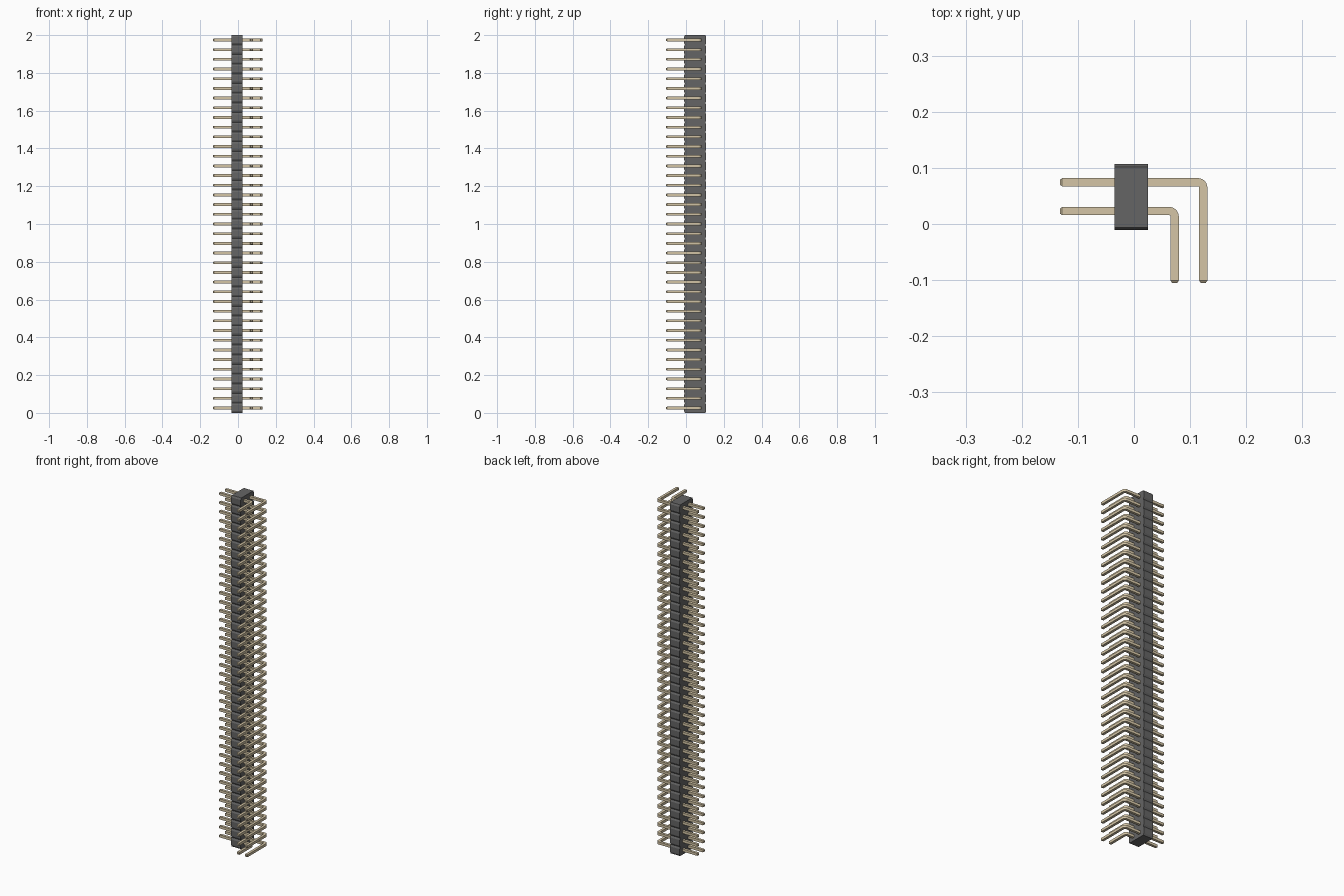
import bpy, bmesh, math
from mathutils import Vector

if "Cube" in bpy.data.objects:
    bpy.data.objects.remove(bpy.data.objects["Cube"])

COUNT = 39
PITCH = 2.0 / COUNT
HALF = 0.0073          # half width of a square pin


def material(name, rgb):
    m = bpy.data.materials.new(name)
    m.diffuse_color = (*rgb, 1)
    m.use_nodes = True
    m.node_tree.nodes["Principled BSDF"].inputs["Base Color"].default_value = m.diffuse_color
    return m


def make_object(name, bm, mat):
    bmesh.ops.recalc_face_normals(bm, faces=bm.faces)
    me = bpy.data.meshes.new(name)
    bm.to_mesh(me)
    bm.free()
    ob = bpy.data.objects.new(name, me)
    bpy.context.collection.objects.link(ob)
    me.materials.append(mat)
    return ob


plastic = material("dark_plastic", (0.13, 0.13, 0.13))
metal = material("pale_gold", (0.66, 0.56, 0.38))


# Housing: scalloped outline in y-z, pushed along x
def housing(x0, x1, y0, y1, cut_y, cut_z):
    right, left = [], []
    for i in range(COUNT):
        a, b = i * PITCH, (i + 1) * PITCH
        for z, d in ((a, cut_y), (a + cut_z, 0), (b - cut_z, 0), (b, cut_y)):
            if i and z == a:
                continue
            right.append((y1 - d, z))
            left.append((y0 + d, z))
    bm = bmesh.new()
    face = bm.faces.new([bm.verts.new((x0, y, z)) for y, z in right + left[::-1]])
    ext = bmesh.ops.extrude_face_region(bm, geom=[face])
    moved = [v for v in ext["geom"] if isinstance(v, bmesh.types.BMVert)]
    bmesh.ops.translate(bm, verts=moved, vec=(x1 - x0, 0, 0))
    return make_object("housing", bm, plastic)


housing(-0.035, 0.025, -0.011, 0.107, 0.005, 0.010)


# Bent pin: square section swept along an L path with tapered tips
def pin_row(name, y, x, x_tip=-0.132, y_tip=-0.105, radius=0.0095, tip=0.004):
    rings = [(x_tip, y, 0, 0.6), (x_tip + tip, y, 0, 1)]
    for k in range(7):
        t = math.radians(15 * k)
        rings.append((x - radius + radius * math.sin(t),
                      y - radius + radius * math.cos(t), t, 1))
    rings += [(x, y_tip + tip, math.pi / 2, 1), (x, y_tip, math.pi / 2, 0.6)]
    bm = bmesh.new()
    loops = []
    for px, py, t, s in rings:
        side = Vector((math.sin(t), math.cos(t), 0))
        up = Vector((0, 0, 1))
        centre = Vector((px, py, PITCH / 2))
        loops.append([bm.verts.new(centre + (side * u + up * v) * HALF * s)
                      for u, v in ((-1, -1), (1, -1), (1, 1), (-1, 1))])
    for a, b in zip(loops, loops[1:]):
        for i in range(4):
            j = (i + 1) % 4
            bm.faces.new((a[i], a[j], b[j], b[i]))
    bm.faces.new(loops[0])
    bm.faces.new(loops[-1])
    ob = make_object(name, bm, metal)
    bpy.ops.object.select_all(action='DESELECT')
    ob.select_set(True)
    bpy.context.view_layer.objects.active = ob
    bpy.ops.object.shade_smooth_by_angle(angle=math.radians(25))
    arr = ob.modifiers.new("repeat", 'ARRAY')
    arr.count = COUNT
    arr.use_relative_offset = False
    arr.use_constant_offset = True
    arr.constant_offset_displace = (0, 0, PITCH)
    return ob


pin_row("outer_pins", 0.0745, 0.1235)
pin_row("inner_pins", 0.0230, 0.0725)
